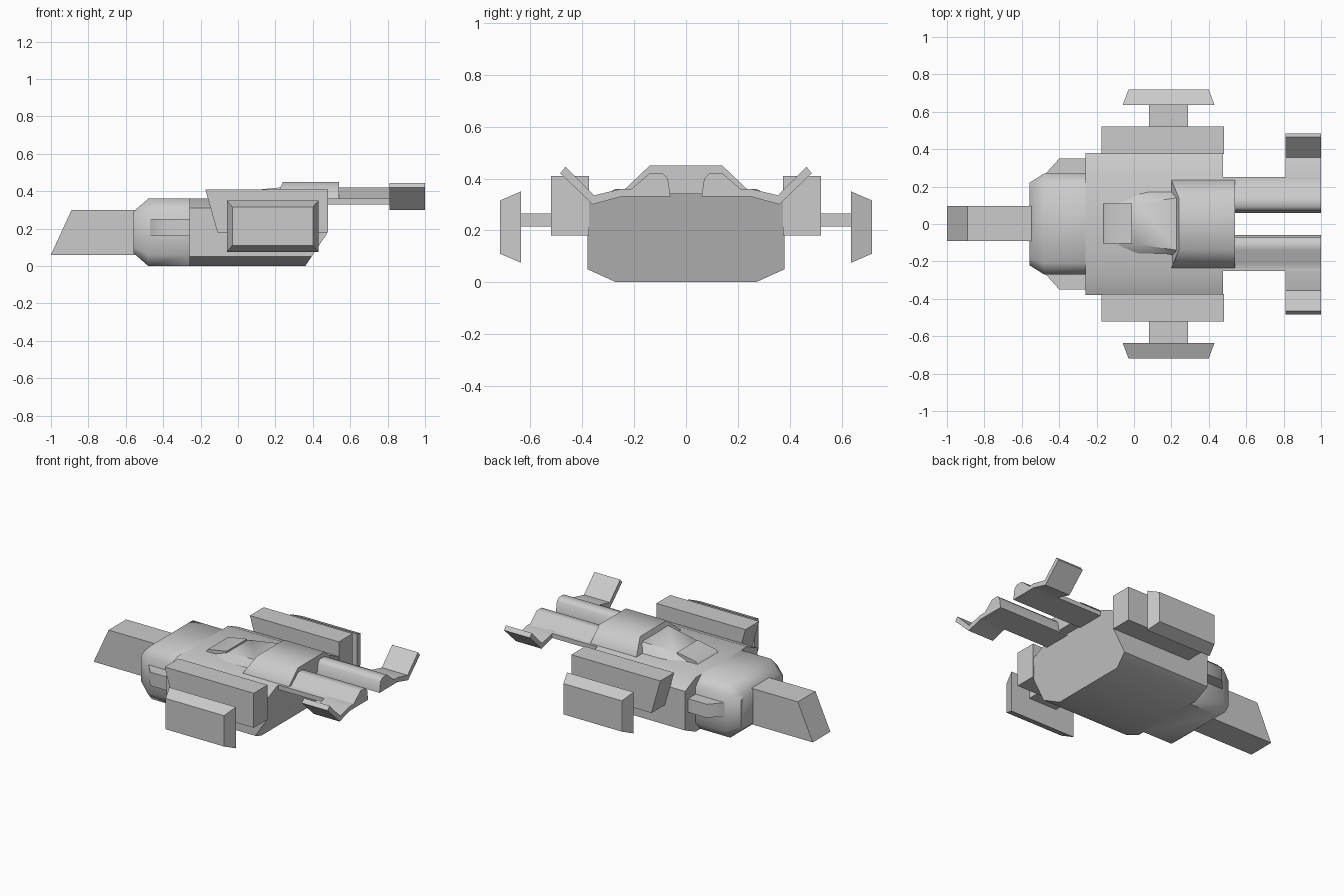
import bpy
import bmesh
import math

cube = bpy.data.objects.get("Cube")
if cube:
    bpy.data.objects.remove(cube, do_unlink=True)

grey = bpy.data.materials.new("hull_grey")
grey.use_nodes = True
COLOUR = (0.6, 0.6, 0.6, 1)
grey.diffuse_color = COLOUR
grey.node_tree.nodes["Principled BSDF"].inputs["Base Color"].default_value = COLOUR


def loft(name, rings):
    """Skin matching rings of points and cap both ends."""
    bm = bmesh.new()
    loops = [[bm.verts.new(p) for p in ring] for ring in rings]
    for a, b in zip(loops, loops[1:]):
        for i in range(len(a)):
            j = (i + 1) % len(a)
            bm.faces.new((a[i], a[j], b[j], b[i]))
    bm.faces.new(loops[0])
    bm.faces.new(loops[-1])
    bmesh.ops.recalc_face_normals(bm, faces=bm.faces)
    mesh = bpy.data.meshes.new(name)
    bm.to_mesh(mesh)
    bm.free()
    mesh.materials.append(grey)
    obj = bpy.data.objects.new(name, mesh)
    bpy.context.collection.objects.link(obj)
    bpy.ops.object.select_all(action='DESELECT')
    obj.select_set(True)
    bpy.context.view_layer.objects.active = obj
    bpy.ops.object.shade_smooth_by_angle(angle=math.radians(50))
    return obj


def along_x(name, profile, x0, x1):
    return loft(name, [[(x, y, z) for y, z in profile] for x in (x0, x1)])


def along_y(name, profile, y0, y1):
    return loft(name, [[(x, y, z) for x, z in profile] for y in (y0, y1)])


def rect(a0, a1, b0, b1):
    return [(a0, b0), (a1, b0), (a1, b1), (a0, b1)]


def symmetric(half):
    return half + [(-y, z) for y, z in reversed(half)]


# Main hull, with the underside of the rear raked
section = symmetric([(0.27, 0), (0.38, 0.05), (0.38, 0.17), (0.38, 0.31), (0.27, 0.36)])
loft("main_hull", [
    [(-0.26, y, z) for y, z in section],
    [(min(0.475, 0.36 + 0.67 * z), y, z) for y, z in section]])

# Front hull, tapering to a chamfered face
wide = symmetric([(0.22, 0), (0.27, 0.06), (0.27, 0.3), (0.21, 0.36)])
narrow = symmetric([(0.19, 0.07), (0.22, 0.1), (0.22, 0.27), (0.18, 0.29)])
loft("front_hull", [[(x, y, z) for y, z in ring]
                    for x, ring in ((-0.25, wide), (-0.48, wide), (-0.56, narrow))])

# Long nose beam with a raked tip
along_y("nose_beam", [(-1, 0.06), (-0.26, 0.06), (-0.26, 0.3), (-0.89, 0.3)], -0.09, 0.095)

# Raised rear deck and stepped canopy
deck = symmetric([(0.235, 0.34), (0.235, 0.36), (0.14, 0.45)])
loft("rear_deck", [[(x + (0.04 * (z - 0.36) / 0.09 if x < 0.3 and z > 0.36 else 0), y, z)
                    for y, z in deck] for x in (0.2, 0.54)])
loft("canopy", [
    [(-0.08, y, z) for y, z in symmetric([(0.13, 0.34), (0.11, 0.365)])],
    [(0.02, y, z) for y, z in symmetric([(0.18, 0.34), (0.11, 0.4)])],
    [(0.23, y, z) for y, z in symmetric([(0.18, 0.34), (0.14, 0.42)])]])
along_y("canopy_front", [(-0.17, 0.35), (-0.01, 0.35), (-0.01, 0.4), (-0.15, 0.375)], -0.105, 0.11)

boom = [(0.06, 0.33), (0.25, 0.33), (0.25, 0.36), (0.21, 0.36),
        (0.14, 0.42), (0.09, 0.42), (0.07, 0.4)]
fin = [(0.2, 0.33), (0.25, 0.33), (0.36, 0.3), (0.485, 0.42),
       (0.465, 0.445), (0.355, 0.335), (0.25, 0.36), (0.2, 0.36)]
engine = [(-0.11, 0.18), (0.48, 0.18), (0.48, 0.41), (-0.175, 0.41)]

for side, s in (("left", 1), ("right", -1)):
    # Tail boom and upturned fin
    along_x(side + "_tail_boom", [(s * y, z) for y, z in boom], 0.25, 1)
    along_x(side + "_tail_fin", [(s * y, z) for y, z in fin], 0.81, 1)
    # Engine pod, strut and outer panel
    along_y(side + "_engine_pod", engine, s * 0.375, s * 0.52)
    along_y(side + "_strut", rect(0.08, 0.29, 0.215, 0.265), s * 0.51, s * 0.65)
    loft(side + "_outer_panel", [
        [(x, s * 0.637, z) for x, z in rect(-0.06, 0.43, 0.075, 0.35)],
        [(x, s * 0.718, z) for x, z in rect(-0.03, 0.4, 0.11, 0.315)]])
    # Small cheek block beside the front hull
    loft(side + "_cheek_block", [
        [(x, s * 0.26, z) for x, z in rect(-0.48, -0.25, 0.16, 0.25)],
        [(x, s * 0.35, z) for x, z in rect(-0.4, -0.25, 0.16, 0.25)]])
